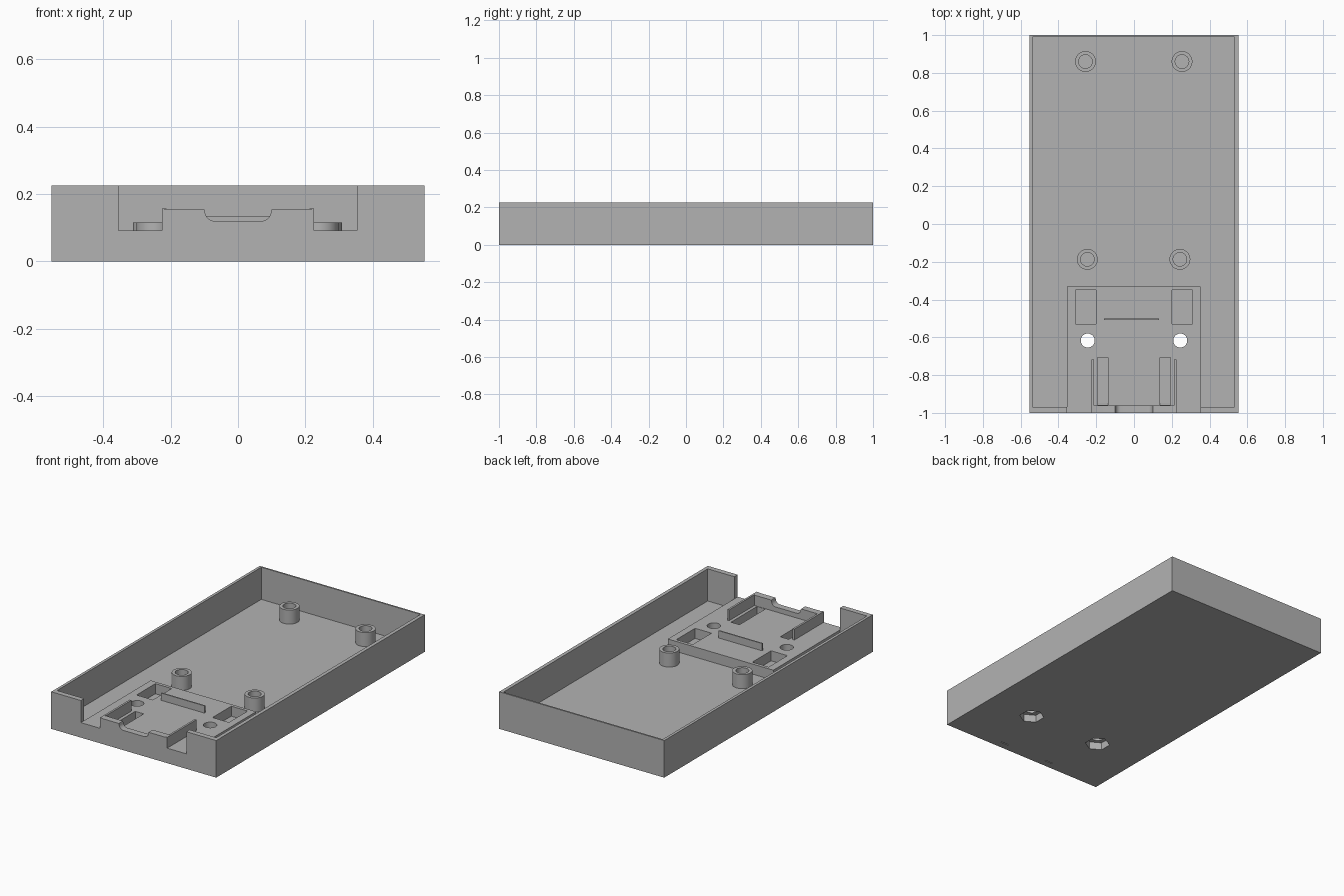
import bpy
import bmesh
import math

default = bpy.data.objects.get("Cube")
if default:
    bpy.data.objects.remove(default, do_unlink=True)

grey = bpy.data.materials.new("plain grey")
grey.use_nodes = True
grey.diffuse_color = (0.45, 0.45, 0.45, 1)
grey.node_tree.nodes["Principled BSDF"].inputs["Base Color"].default_value = grey.diffuse_color

FLOOR, DECK, TOP = 0.03, 0.091, 0.225


def prism(name, points, low, high, axis="z"):
    """Extrude a closed outline along z, or an x-z outline along y."""
    place = (lambda u, v, w: (u, v, w)) if axis == "z" else (lambda u, v, w: (u, w, v))
    bm = bmesh.new()
    ends = [[bm.verts.new(place(u, v, w)) for u, v in points] for w in (low, high)]
    bm.faces.new(ends[0])
    bm.faces.new(ends[1])
    for i in range(len(points)):
        j = (i + 1) % len(points)
        bm.faces.new((ends[0][i], ends[0][j], ends[1][j], ends[1][i]))
    bmesh.ops.recalc_face_normals(bm, faces=bm.faces)
    mesh = bpy.data.meshes.new(name)
    bm.to_mesh(mesh)
    bm.free()
    mesh.materials.append(grey)
    obj = bpy.data.objects.new(name, mesh)
    bpy.context.collection.objects.link(obj)
    return obj


def box(name, x0, x1, y0, y1, z0, z1):
    return prism(name, [(x0, y0), (x1, y0), (x1, y1), (x0, y1)], z0, z1)


def disc(name, x, y, radius, z0, z1, sides=40):
    turn = math.pi / sides
    points = [(x + radius * math.cos(turn + math.tau * i / sides),
               y + radius * math.sin(turn + math.tau * i / sides)) for i in range(sides)]
    return prism(name, points, z0, z1)


def carve(target, cutters):
    for cutter in cutters:
        cutter.hide_render = True
        mod = target.modifiers.new("cut", "BOOLEAN")
        mod.operation = "DIFFERENCE"
        mod.solver = "EXACT"
        mod.object = cutter
        bpy.context.view_layer.objects.active = target
        bpy.ops.object.modifier_apply(modifier=mod.name)
        bpy.data.objects.remove(cutter, do_unlink=True)


def smooth(obj):
    bpy.ops.object.select_all(action="DESELECT")
    obj.select_set(True)
    bpy.context.view_layer.objects.active = obj
    bpy.ops.object.shade_smooth_by_angle(angle=math.radians(30))


# Tray: the hollow wraps around a raised deck at the front
tray = box("tray", -0.554, 0.554, -1, 1, 0, TOP)
hollow = prism("hollow", [
    (-0.537, -0.968), (-0.355, -0.968), (-0.355, -0.33), (0.353, -0.33),
    (0.353, -0.968), (0.532, -0.968), (0.532, 0.99), (-0.537, 0.99)], FLOOR, 0.4)
cutters = [hollow, box("front_opening", -0.355, 0.353, -1.1, -0.3, DECK, 0.4)]

# Deck pockets, cable slots, screw holes and hexagonal nut recesses
for side in (-1, 1):
    def pair(name, a, b, *rest):
        x0, x1 = sorted((side * a, side * b))
        return box(name, x0, x1, *rest)
    cutters += [
        pair("deck_pocket", 0.2, 0.31, -0.53, -0.35, FLOOR, 0.2),
        pair("front_pocket", 0.137, 0.194, -0.957, -0.708, FLOOR, 0.2),
        pair("slit", 0.139, 0.192, -0.956, -0.95, -0.1, 0.1),
        disc("screw_hole", side * 0.245, -0.617, 0.037, -0.1, 0.2),
        disc("nut_recess", side * 0.245, -0.617, 0.07, -0.1, 0.045, 6),
    ]
    # Thin guide rail beside each front pocket
    pair("guide_rail", 0.213, 0.225, -0.965, -0.718, DECK - 0.01, 0.157)
carve(tray, cutters)
smooth(tray)

# Front lip with a rounded dip for the connector
dip = [(-0.1, 0.154)]
for i in range(9):
    a = math.pi + math.pi / 2 * i / 8
    dip.append((-0.07 + 0.028 * math.cos(a), 0.148 + 0.028 * math.sin(a)))
dip += [(-x, z) for x, z in reversed(dip)]
lip = prism("front_lip", [(-0.225, DECK), (-0.225, 0.157), (-0.203, 0.154)] + dip
            + [(0.203, 0.154), (0.225, 0.157), (0.225, DECK)], -1, -0.96, "y")
smooth(lip)

# Stop rib across the deck
box("stop_rib", -0.16, 0.132, -0.509, -0.501, DECK - 0.01, 0.135)

# Hollow mounting posts
for x, y in [(-0.257, 0.86), (0.254, 0.86), (-0.247, -0.187), (0.243, -0.187)]:
    post = disc("mounting_post", x, y, 0.055, FLOOR - 0.01, 0.115)
    carve(post, [disc("bore", x, y, 0.036, 0, 0.2)])
    smooth(post)
